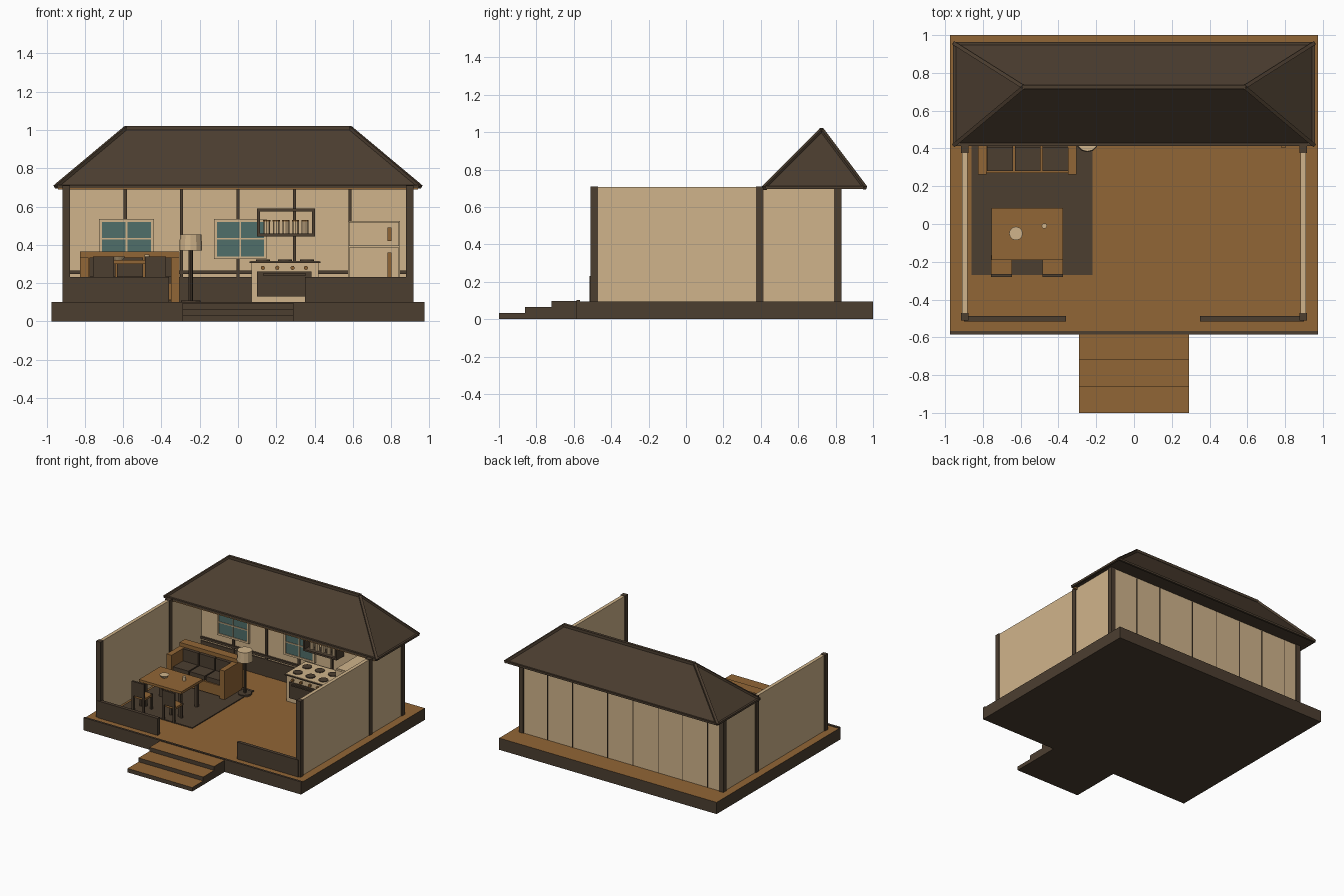
import bpy, bmesh, math
from mathutils import Vector

if "Cube" in bpy.data.objects:
    bpy.data.objects.remove(bpy.data.objects["Cube"])


def material(name, rgb):
    m = bpy.data.materials.new(name)
    lin = [((c / 255 + 0.055) / 1.055) ** 2.4 for c in rgb]
    m.diffuse_color = (*lin, 1)
    m.use_nodes = True
    m.node_tree.nodes["Principled BSDF"].inputs["Base Color"].default_value = m.diffuse_color
    return m


CREAM = material("cream", (208, 180, 139))
WOOD = material("wood brown", (145, 102, 54))
DARK = material("dark brown", (76, 62, 48))
TEAL = material("teal glass", (80, 110, 106))


def finish(name, bm, *mats):
    bmesh.ops.recalc_face_normals(bm, faces=bm.faces)
    me = bpy.data.meshes.new(name)
    bm.to_mesh(me)
    bm.free()
    for m in mats:
        me.materials.append(m)
    ob = bpy.data.objects.new(name, me)
    bpy.context.collection.objects.link(ob)
    return ob


def box(name, x0, x1, y0, y1, z0, z1, mat, top=None):
    """Box from limits; an optional second material goes on its top."""
    bm = bmesh.new()
    bmesh.ops.create_cube(bm, size=1)
    for v in bm.verts:
        v.co = (x0 if v.co.x < 0 else x1, y0 if v.co.y < 0 else y1,
                z0 if v.co.z < 0 else z1)
    bm.normal_update()
    if top:
        for f in bm.faces:
            f.material_index = int(f.normal.z > 0.5)
    return finish(name, bm, mat, *([top] if top else []))


def cyl(name, x, y, z0, z1, r, mat, r2=None, n=12, axis='Z'):
    bm = bmesh.new()
    bmesh.ops.create_cone(bm, cap_ends=True, segments=n, radius1=r,
                          radius2=r if r2 is None else r2, depth=z1 - z0)
    ob = finish(name, bm, mat)
    ob.location = (x, y, (z0 + z1) / 2)
    if axis == 'Y':
        ob.rotation_euler.x = math.pi / 2
    return ob


def beam(name, a, b, w, mat):
    """Square bar between two points."""
    a, b = Vector(a), Vector(b)
    bm = bmesh.new()
    bmesh.ops.create_cube(bm, size=1)
    bmesh.ops.scale(bm, vec=(w, w, (b - a).length + w * 0.5), verts=bm.verts)
    ob = finish(name, bm, mat)
    ob.location = (a + b) / 2
    ob.rotation_euler = (b - a).to_track_quat('Z', 'Y').to_euler()
    return ob


# Platform and steps
box("platform", -.975, .975, -.57, 1, 0, .095, DARK, WOOD)
box("platform_front_trim", -.975, .975, -.585, -.567, 0, .102, DARK)
for i in range(3):
    box("step", -.29, .29, -1 + .14 * i, -.58, 0, .032 * (i + 1), DARK, WOOD)

# Walls with posts
box("back_wall", -.9, .9, .79, .825, .095, .705, CREAM)
for s in (-1, 1):
    xs = sorted((s * .882, s * .91))
    px = sorted((s * .877, s * .917))
    box("side_wall", *xs, -.5, .82, .095, .707, CREAM)
    for y0, y1 in ((-.51, -.47), (.375, .415), (.79, .832)):
        box("wall_post", *px, y0, y1, .095, .71, DARK)
box("front_parapet_left", -.9, -.36, -.515, -.487, .095, .232, DARK)
box("front_parapet_right", .35, .9, -.515, -.487, .095, .232, DARK)
for x in (-.77, -.55, -.33, -.105, .125, .44, .665):
    box("back_seam", x - .003, x + .003, .824, .828, .095, .7, DARK)
for x in (-.59, -.295, 0, .295, .585):
    box("inner_post", x - .009, x + .009, .778, .792, .095, .7, DARK)
box("wainscot", -.88, .88, .782, .792, .095, .232, DARK)
box("chair_rail", -.88, .88, .775, .792, .248, .266, DARK)

# Hip roof with ridge bars
EX0, EX1, EY0, EY1, EZ = -.95, .95, .42, .955, .705
corners = [(EX0, EY0, EZ), (EX1, EY0, EZ), (EX1, EY1, EZ), (EX0, EY1, EZ)]
ridge = [(-.585, .725, 1.01), (.585, .725, 1.01)]
bm = bmesh.new()
c = [bm.verts.new(p) for p in corners]
r = [bm.verts.new(p) for p in ridge]
for f in ((c[0], c[1], r[1], r[0]), (c[2], c[3], r[0], r[1]),
          (c[1], c[2], r[1]), (c[3], c[0], r[0]), c):
    bm.faces.new(f)
finish("roof", bm, DARK)
beam("roof_ridge", *ridge, .022, DARK)
for i, p in enumerate(corners):
    beam("roof_hip", p, ridge[i in (1, 2)], .02, DARK)
    beam("roof_eave", p, corners[(i + 1) % 4], .016, DARK)
box("eave_board", -.94, .94, .414, .432, .69, .705, WOOD)

# Windows on the back wall
for x0, x1 in ((-.725, -.44), (-.125, .15)):
    z0, z1, xm = .325, .535, (x0 + x1) / 2
    box("window_glass", x0 + .01, x1 - .01, .771, .78, z0 + .01, z1 - .01, TEAL)
    for a, b in ((x0, x0 + .015), (xm - .004, xm + .004), (x1 - .015, x1)):
        box("window_upright", a, b, .764, .785, z0, z1, CREAM)
    for a, b in ((z0, z0 + .015), (.427, .435), (z1 - .015, z1)):
        box("window_bar", x0, x1, .765, .784, a, b, CREAM)

# Rug
box("rug", -.86, -.22, -.27, .52, .095, .102, DARK)

# Sofa
box("sofa_base", -.8, -.33, .27, .5, .115, .2, WOOD)
box("sofa_back", -.825, -.305, .43, .5, .11, .365, WOOD)
for x in (-.825, -.35):
    box("sofa_arm", x, x + .045, .262, .48, .1, .335, WOOD)
for i in range(3):
    x = -.777 + i * .146
    box("seat_cushion", x, x + .136, .28, .43, .2, .237, DARK)
    box("back_cushion", x, x + .136, .405, .432, .237, .335, DARK)

# Table with bowl and cup
box("table_top", -.755, -.375, -.19, .085, .3, .32, WOOD)
for x in (-.735, -.42):
    for y in (-.17, .04):
        box("table_leg", x, x + .025, y, y + .025, .1, .3, DARK)
cyl("bowl", -.625, -.05, .32, .34, .022, CREAM, .036)
cyl("cup", -.475, -.01, .32, .35, .014, CREAM)

# Chairs
for x0 in (-.757, -.485):
    x1 = x0 + .11
    box("chair_seat", x0, x1, -.268, -.165, .205, .222, WOOD)
    box("chair_back", x0, x1, -.28, -.264, .225, .34, DARK)
    for x in (x0, x1 - .016):
        for y in (-.28, -.182):
            box("chair_leg", x, x + .016, y, y + .016, .1, .225, DARK)

# Floor lamp
cyl("lamp_base", -.247, .44, .095, .11, .052, DARK)
cyl("lamp_pole", -.247, .44, .11, .38, .011, DARK, n=8)
cyl("lamp_shade", -.247, .44, .37, .455, .06, CREAM, .056)

# Stove
box("stove_body", .07, .42, .52, .775, .095, .305, CREAM)
box("stove_rim", .06, .43, .51, .775, .305, .314, DARK)
box("stove_top", .065, .425, .515, .774, .312, .317, CREAM)
box("oven_door", .1, .385, .511, .521, .13, .26, DARK)
box("oven_handle", .13, .355, .496, .508, .24, .25, DARK)
for x in (.13, .205, .285, .355):
    cyl("stove_knob", x, .512, .271, .289, .011, WOOD, n=8, axis='Y')
for x in (.13, .245, .36):
    for y in (.58, .7):
        cyl("burner", x, y, .316, .323, .036, DARK)

# Wall shelf with jars
for z in (.445, .575):
    box("shelf_board", .1, .4, .69, .785, z, z + .014, DARK)
for x in (.1, .387):
    box("shelf_side", x, x + .014, .69, .785, .445, .589, DARK)
for x in (.15, .2, .25, .3, .35):
    cyl("jar", x, .735, .459, .522, .019, CREAM, n=10)
    cyl("jar_lid", x, .735, .522, .53, .02, WOOD, n=10)

# Fridge
box("fridge_body", .575, .845, .44, .785, .095, .525, CREAM)
box("fridge_lower_door", .58, .84, .422, .44, .11, .385, CREAM)
box("fridge_upper_door", .58, .84, .422, .44, .395, .52, CREAM)
for z0, z1 in ((.23, .36), (.42, .49)):
    box("fridge_handle", .782, .802, .402, .423, z0, z1, WOOD)
